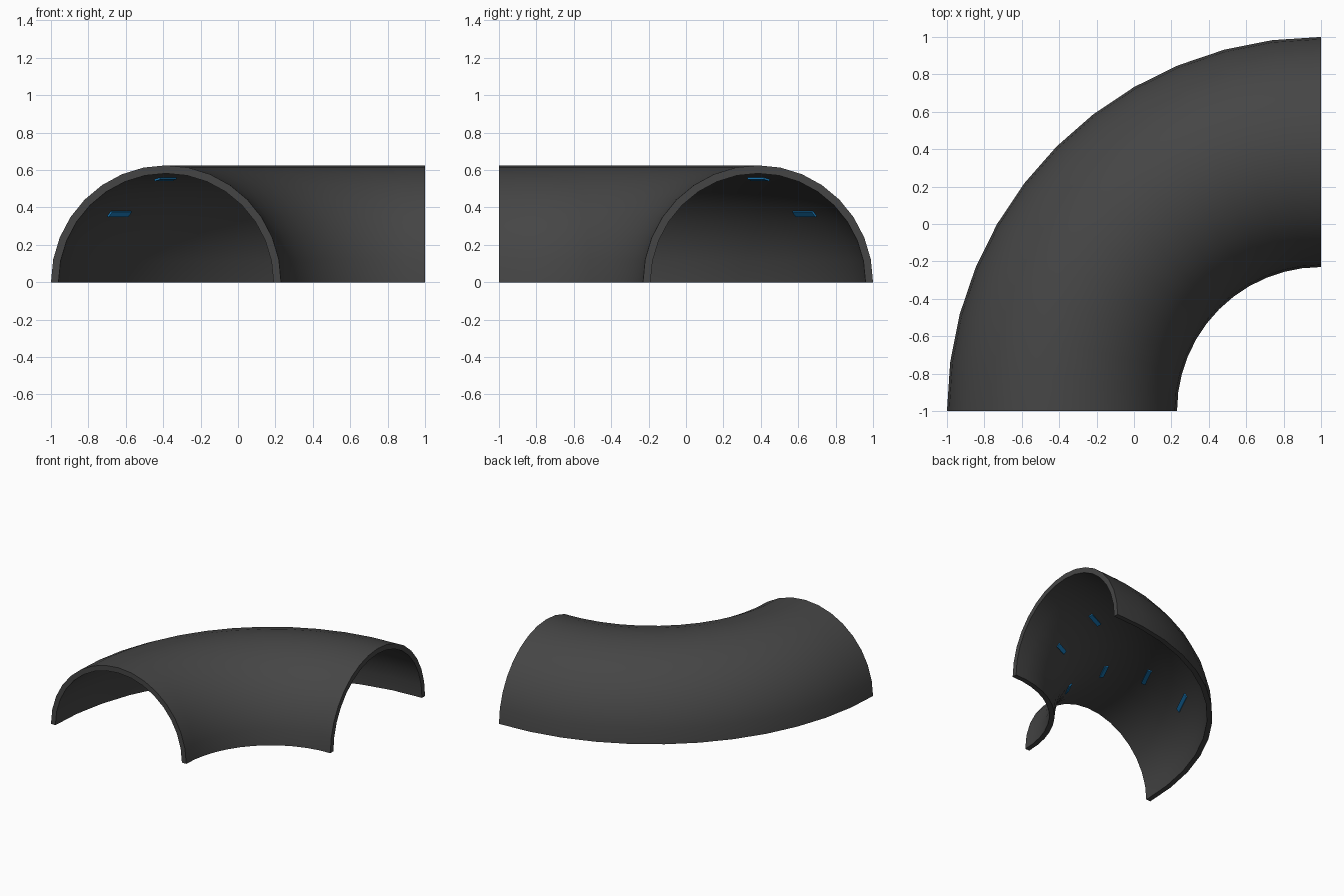
import bpy, bmesh
from math import sin, cos, radians, pi

if "Cube" in bpy.data.objects:
    bpy.data.objects.remove(bpy.data.objects["Cube"])

CX, CY = 1.0, -1.0          # bend centre
MID = 1.385                 # bend radius to the tunnel centreline
ARCH, BEND = 16, 12         # facets across the arch and along the bend


def material(name, color):
    m = bpy.data.materials.new(name)
    m.diffuse_color = color
    m.use_nodes = True
    m.node_tree.nodes["Principled BSDF"].inputs["Base Color"].default_value = m.diffuse_color
    return m


def sweep(name, profile, angles, mat):
    """Sweep a closed (radius, z) profile around the bend centre and cap it."""
    bm = bmesh.new()
    rings = [[bm.verts.new((CX - r * cos(a), CY + r * sin(a), z))
              for r, z in profile] for a in angles]
    n = len(profile)
    for p, q in zip(rings, rings[1:]):
        for i in range(n):
            j = (i + 1) % n
            bm.faces.new((p[i], p[j], q[j], q[i]))
    for ring in (rings[0], rings[-1]):
        if n == 4:
            bm.faces.new(ring)
        else:               # strip of quads between outer and inner arch
            for i in range(n // 2 - 1):
                bm.faces.new((ring[i], ring[i + 1], ring[n - 2 - i], ring[n - 1 - i]))
    bmesh.ops.recalc_face_normals(bm, faces=bm.faces)
    me = bpy.data.meshes.new(name)
    bm.to_mesh(me)
    bm.free()
    me.materials.append(mat)
    ob = bpy.data.objects.new(name, me)
    bpy.context.collection.objects.link(ob)
    return ob


def arch_point(rx, rz, t):
    return (MID - rx * cos(t), rz * sin(t))


dark = material("dark_shell", (0.06, 0.06, 0.06, 1))
blue = material("blue_light", (0.01, 0.2, 0.5, 1))

# Curved half-pipe tunnel shell
outer = [arch_point(0.615, 0.625, pi * i / ARCH) for i in range(ARCH + 1)]
inner = [arch_point(0.575, 0.582, pi * i / ARCH) for i in range(ARCH, -1, -1)]
shell = sweep("tunnel_shell", outer + inner,
              [radians(90) * i / BEND for i in range(BEND + 1)], dark)
bpy.context.view_layer.objects.active = shell
shell.select_set(True)
bpy.ops.object.shade_smooth_by_angle(angle=radians(35))

# Two rows of four ceiling light strips, each one bend facet long
for row, start in enumerate((22.5, 60.0)):
    for k, deg in enumerate((39.4, 73.1, 106.9, 140.6)):
        t, h = radians(deg), 0.029
        strip = [arch_point(0.577, 0.584, t - h), arch_point(0.577, 0.584, t + h),
                 arch_point(0.565, 0.570, t + h), arch_point(0.565, 0.570, t - h)]
        sweep(f"light_strip_{row}_{k}", strip,
              [radians(start), radians(start + 7.5)], blue)
